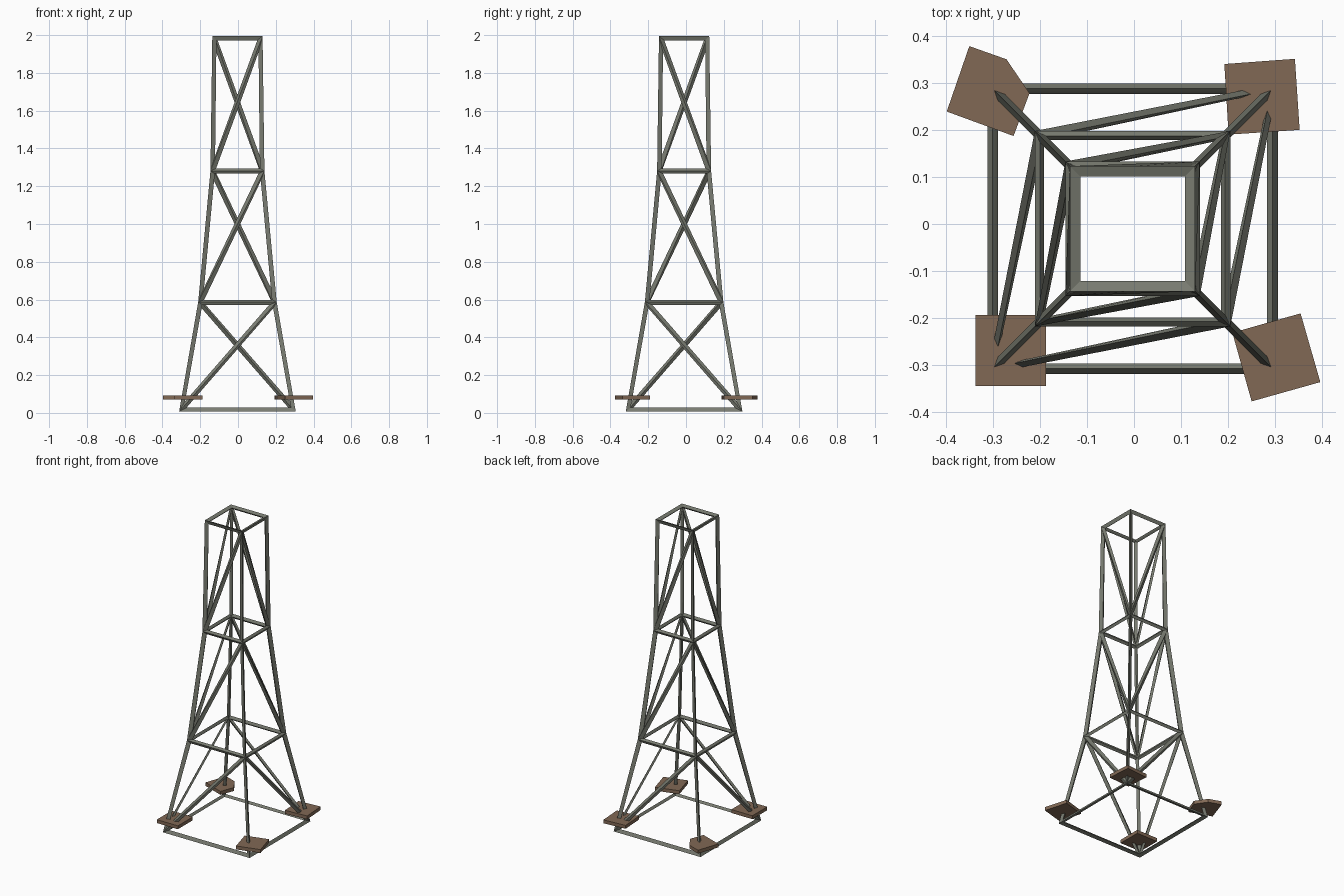
import bpy
import bmesh

if "Cube" in bpy.data.objects:
    bpy.data.objects.remove(bpy.data.objects["Cube"])


def material(name, rgb):
    m = bpy.data.materials.new(name)
    m.diffuse_color = (*rgb, 1)
    m.use_nodes = True
    m.node_tree.nodes["Principled BSDF"].inputs["Base Color"].default_value = m.diffuse_color
    return m


def add_object(name, bm, mat):
    bmesh.ops.recalc_face_normals(bm, faces=bm.faces)
    me = bpy.data.meshes.new(name)
    bm.to_mesh(me)
    bm.free()
    me.materials.append(mat)
    ob = bpy.data.objects.new(name, me)
    bpy.context.collection.objects.link(ob)
    return ob


steel = material("painted_steel", (0.19, 0.2, 0.165))
wood = material("wood", (0.22, 0.14, 0.09))

# Lattice tower: tapering cage of triangles turned into struts
CX, CY = -0.003, -0.01
levels = [(0.014, 0.30), (0.585, 0.198), (1.28, 0.133), (1.986, 0.125)]
bm = bmesh.new()
rings = [[bm.verts.new((CX + sx * h, CY + sy * h, z))
          for sx, sy in ((-1, -1), (1, -1), (1, 1), (-1, 1))]
         for z, h in levels]
for low, high in zip(rings, rings[1:]):
    for i in range(4):
        j = (i + 1) % 4
        # braces alternate direction around the tower
        if i % 2 == 0:
            bm.faces.new((low[i], low[j], high[j]))
            bm.faces.new((low[i], high[j], high[i]))
        else:
            bm.faces.new((low[i], low[j], high[i]))
            bm.faces.new((low[j], high[j], high[i]))
bm.faces.new(rings[0][::-1])
bm.faces.new(rings[-1])
tower = add_object("lattice_tower", bm, steel)
wire = tower.modifiers.new("struts", 'WIREFRAME')
wire.thickness = 0.028
wire.use_even_offset = True
wire.use_relative_offset = False
wire.use_replace = True

# Wooden foot pads, each cut and turned differently
pads = {
    "foot_pad_back_left": [(-0.35, 0.378), (-0.271, 0.35), (-0.222, 0.278),
                           (-0.256, 0.187), (-0.398, 0.239)],
    "foot_pad_back_right": [(0.192, 0.34), (0.342, 0.351), (0.352, 0.2), (0.201, 0.19)],
    "foot_pad_front_left": [(-0.337, -0.193), (-0.187, -0.193),
                            (-0.187, -0.344), (-0.337, -0.344)],
    "foot_pad_front_right": [(0.354, -0.19), (0.396, -0.336),
                             (0.25, -0.377), (0.209, -0.231)],
}
for name, outline in pads.items():
    bm = bmesh.new()
    face = bm.faces.new([bm.verts.new((x, y, 0.07)) for x, y in outline])
    top = bmesh.ops.extrude_face_region(bm, geom=[face])["geom"]
    bmesh.ops.translate(bm, vec=(0, 0, 0.022),
                        verts=[v for v in top if isinstance(v, bmesh.types.BMVert)])
    add_object(name, bm, wood)
